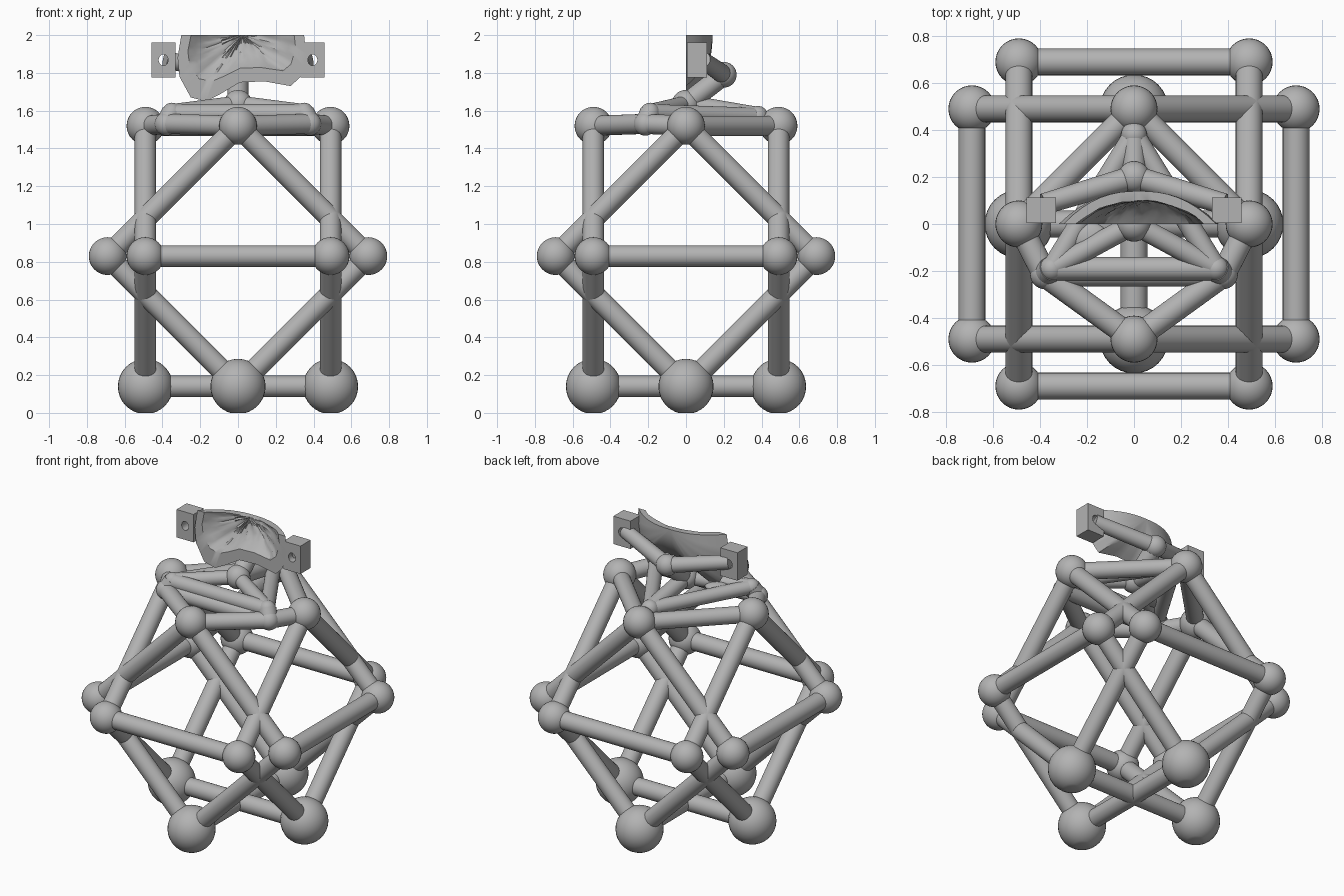
import bpy, bmesh, math, random
from mathutils import Vector

if "Cube" in bpy.data.objects:
    bpy.data.objects.remove(bpy.data.objects["Cube"])
random.seed(4)

grey = bpy.data.materials.new("plain_grey")
grey.use_nodes = True
colour = (0.45, 0.45, 0.45, 1)
grey.diffuse_color = colour
grey.node_tree.nodes["Principled BSDF"].inputs["Base Color"].default_value = colour


def finish(bm, name, smooth=True):
    bmesh.ops.recalc_face_normals(bm, faces=bm.faces)
    mesh = bpy.data.meshes.new(name)
    bm.to_mesh(mesh)
    bm.free()
    obj = bpy.data.objects.new(name, mesh)
    bpy.context.collection.objects.link(obj)
    mesh.materials.append(grey)
    if smooth:
        bpy.ops.object.select_all(action='DESELECT')
        obj.select_set(True)
        bpy.context.view_layer.objects.active = obj
        bpy.ops.object.shade_smooth_by_angle(angle=math.radians(35))
    return obj


def ball(name, centre, radius, squash=(1, 1, 1)):
    bm = bmesh.new()
    bmesh.ops.create_uvsphere(bm, u_segments=32, v_segments=16, radius=radius)
    bmesh.ops.scale(bm, vec=squash, verts=bm.verts)
    bmesh.ops.translate(bm, vec=centre, verts=bm.verts)
    # Trim flat where a ball rests on the ground
    if centre[2] < radius:
        cut = bmesh.ops.bisect_plane(bm, geom=bm.verts[:] + bm.edges[:] + bm.faces[:],
                                     plane_co=(0, 0, 0), plane_no=(0, 0, -1), clear_outer=True)
        rim = [e for e in cut["geom_cut"] if isinstance(e, bmesh.types.BMEdge)]
        bmesh.ops.contextual_create(bm, geom=rim)
    return finish(bm, name)


def bar(name, a, b, r1, r2=None):
    a, b = Vector(a), Vector(b)
    bm = bmesh.new()
    bmesh.ops.create_cone(bm, cap_ends=True, segments=32, radius1=r1,
                          radius2=r2 or r1, depth=(b - a).length)
    bm.transform((b - a).to_track_quat('Z', 'Y').to_matrix().to_4x4())
    bmesh.ops.translate(bm, vec=(a + b) / 2, verts=bm.verts)
    return finish(bm, name)


# Two interlocked tilted cubes, sharing levels low, middle and top
S, W, LOW, MID, TOP = 0.49, 0.69, 0.14, 0.83, 1.52
BAR = 0.057
for tag, place in (("x", lambda x, y, z: (x, y, z)), ("y", lambda x, y, z: (y, x, z))):
    bar("base_bar_" + tag, place(-S, 0, LOW), place(S, 0, LOW), BAR)
    for end in (-S, S):
        foot, head = place(end, 0, LOW), place(end, 0, TOP)
        ball("foot_ball_" + tag, foot, 0.146)
        ball("top_ball_" + tag, head, 0.1)
        for side in (-W, W):
            corner = place(end, side, MID)
            ball("middle_ball_" + tag, corner, 0.1)
            bar("lower_strut_" + tag, foot, corner, BAR)
            bar("upper_strut_" + tag, corner, head, BAR)
    for side in (-W, W):
        bar("middle_bar_" + tag, place(-S, side, MID), place(S, side, MID), BAR)

# Top ring, bent at the front, and the tripod cradle above it
back, front, neck = (0, S, TOP), (0, -S, TOP), (0, 0, 1.635)
back_joint = (0, 0.38, 1.57)
ball("back_joint", back_joint, 0.055)
ball("neck_ball", neck, 0.075)
bar("spine_bar", back_joint, neck, 0.05)
for side in (-1, 1):
    shoulder = (side * S, 0, TOP)
    elbow = (side * 0.38, -0.215, 1.53)
    pad = (side * 0.35, -0.19, 1.59)
    bar("ring_back_bar", back, shoulder, 0.053)
    bar("ring_front_bar", front, elbow, 0.053)
    bar("ring_side_bar", elbow, shoulder, 0.053)
    ball("elbow_ball", elbow, 0.062)
    ball("cradle_ball", pad, 0.052)
    bar("cradle_side_bar", pad, back_joint, 0.045)
    bar("cradle_neck_bar", pad, neck, 0.045)
    bar("cradle_post", elbow, pad, 0.055)
for z, y in ((1.585, -0.19), (1.53, -0.215)):
    bar("cradle_front_bar", (-0.36, y, z), (0.36, y, z), 0.05)
ball("small_lump", (-0.19, -0.06, 1.6), 0.08, (1, 0.85, 0.4))

# Neck and the two arms reaching the clamp blocks
hub = (0, 0.2, 1.79)
bar("neck_bar", neck, hub, 0.055)
ball("hub_ball", hub, 0.068)
for side in (-1, 1):
    bar("arm", hub, (side * 0.385, 0.085, 1.87), 0.05, 0.045)

# Clamp block: square plate with a round hole through it
for side in (-1, 1):
    bm = bmesh.new()
    n, cx, cz = 32, side * 0.395, 1.868
    rings = []
    for y in (0.005, 0.112):
        outer, inner = [], []
        for i in range(n):
            a = math.tau * (i + 0.0) / n
            c, s = math.cos(a), math.sin(a)
            k = 1 / max(abs(c), abs(s))
            outer.append(bm.verts.new((cx + 0.063 * c * k, y, cz + 0.093 * s * k)))
            inner.append(bm.verts.new((cx + 0.025 * c, y, cz + 0.03 * s)))
        rings.append((outer, inner))
    (o1, i1), (o2, i2) = rings
    for p, q in ((o1, i1), (o2, i2), (o1, o2), (i1, i2)):
        for i in range(n):
            j = (i + 1) % n
            bm.faces.new((p[i], p[j], q[j], q[i]))
    finish(bm, "clamp_block", smooth=False)

# Open half bowl: an outline swept towards the middle of its cut top edge
outline = [(-0.30, 2), (-0.32, 1.88), (-0.31, 1.78), (-0.25, 1.67), (-0.17, 1.65),
           (-0.09, 1.69), (0.01, 1.75), (0.14, 1.755), (0.28, 1.73), (0.33, 1.78),
           (0.36, 1.9), (0.35, 2)]
path = []
for k in range(len(outline) - 1):
    for t in range(4):
        a, b = Vector(outline[k]), Vector(outline[k + 1])
        path.append(a.lerp(b, t / 4))
path.append(Vector(outline[-1]))
steps = [i / 8 for i in range(9)]
outer = [(s, s, 0.14 * (1 - s ** 2.4)) for s in steps]
inner = [(0.84 * s, 0.7 * s, 0.1 * (1 - s ** 2.4)) for s in reversed(steps)]
bm = bmesh.new()
rows = []
for u, p in enumerate(path):
    row = []
    for k, (sx, sz, y) in enumerate(outer + inner):
        rough = random.uniform(-0.006, 0.006) if 9 < k < 17 else 0
        row.append(bm.verts.new((0.02 + (p.x - 0.02) * sx, y + rough, 2 + (p.y - 2) * sz)))
    rows.append(row)
for r, q in zip(rows, rows[1:]):
    for k in range(len(r) - 1):
        bm.faces.new((r[k], r[k + 1], q[k + 1], q[k]))
for r in (rows[0], rows[-1]):
    m = len(r)
    for k in range(m // 2 - 1):
        bm.faces.new((r[k], r[k + 1], r[m - 2 - k], r[m - 1 - k]))
bmesh.ops.remove_doubles(bm, verts=bm.verts, dist=0.0005)
finish(bm, "half_bowl")
